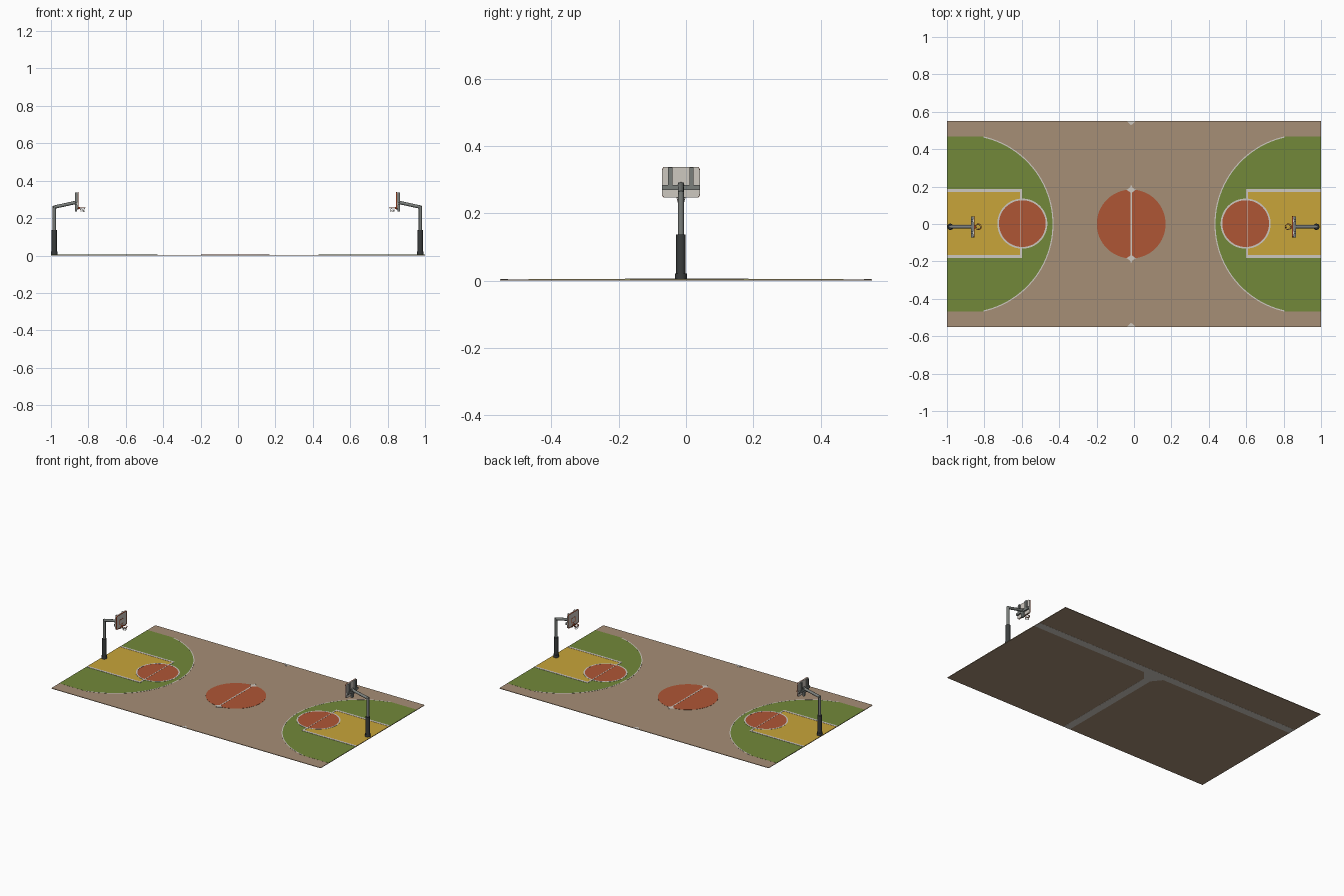
import bpy, bmesh, math
from mathutils import Vector, Matrix

if "Cube" in bpy.data.objects:
    bpy.data.objects.remove(bpy.data.objects["Cube"])

def material(name, r, g, b):
    m = bpy.data.materials.new(name)
    lin = [(c / 255 / 12.92) if c < 10 else ((c / 255 + 0.055) / 1.055) ** 2.4 for c in (r, g, b)]
    m.diffuse_color = (*lin, 1)
    m.use_nodes = True
    m.node_tree.nodes["Principled BSDF"].inputs["Base Color"].default_value = m.diffuse_color
    return m

TAN = material("court_tan", 166, 142, 118)
GREEN = material("arc_green", 114, 137, 58)
YELLOW = material("key_yellow", 200, 165, 58)
RED = material("circle_red", 175, 86, 53)
WHITE = material("line_white", 206, 200, 192)
STEEL = material("steel_grey", 122, 126, 123)
DARK = material("dark_padding", 58, 61, 61)
ORANGE = material("rim_orange", 198, 84, 44)

def finish(bm, name, mat, place=None, smooth=False):
    bmesh.ops.recalc_face_normals(bm, faces=bm.faces)
    me = bpy.data.meshes.new(name)
    bm.to_mesh(me)
    bm.free()
    me.materials.append(mat)
    ob = bpy.data.objects.new(name, me)
    bpy.context.collection.objects.link(ob)
    if place:
        ob.matrix_world = place
    if smooth:
        bpy.context.view_layer.objects.active = ob
        bpy.ops.object.select_all(action='DESELECT')
        ob.select_set(True)
        bpy.ops.object.shade_smooth_by_angle(angle=math.radians(40))
    return ob

def add_prism(bm, pts, a, b, axis='z'):
    """Extrude a 2D outline from a to b along z, or along x (outline then in y, z)."""
    f = (lambda p, h: (p[0], p[1], h)) if axis == 'z' else (lambda p, h: (h, p[0], p[1]))
    lo = [bm.verts.new(f(p, a)) for p in pts]
    hi = [bm.verts.new(f(p, b)) for p in pts]
    bm.faces.new(lo)
    bm.faces.new(hi)
    n = len(pts)
    for i in range(n):
        bm.faces.new((lo[i], lo[(i + 1) % n], hi[(i + 1) % n], hi[i]))

def add_band(bm, outer, inner, a, b, axis='z', closed=True):
    """Strip between two matching outlines."""
    n = len(outer)
    for i in range(n if closed else n - 1):
        j = (i + 1) % n
        add_prism(bm, [outer[i], outer[j], inner[j], inner[i]], a, b, axis)

def prisms(name, outlines, a, b, mat, axis='z', place=None):
    bm = bmesh.new()
    for pts in outlines:
        add_prism(bm, pts, a, b, axis)
    return finish(bm, name, mat, place)

def band(name, outer, inner, a, b, mat, axis='z', closed=True, place=None):
    bm = bmesh.new()
    add_band(bm, outer, inner, a, b, axis, closed)
    return finish(bm, name, mat, place)

def rect(x0, x1, y0, y1):
    return [(x0, y0), (x1, y0), (x1, y1), (x0, y1)]

def arc(cx, cy, r, a0, a1, n):
    return [(cx + r * math.cos(a0 + (a1 - a0) * i / n), cy + r * math.sin(a0 + (a1 - a0) * i / n))
            for i in range(n + 1)]

def circle(cx, cy, r, n=48):
    return arc(cx, cy, r, 0, 2 * math.pi, n)[:-1]

def rounded(x0, x1, y0, y1, r):
    q = math.pi / 2
    return (arc(x1 - r, y1 - r, r, 0, q, 5) + arc(x0 + r, y1 - r, r, q, 2 * q, 5)
            + arc(x0 + r, y0 + r, r, 2 * q, 3 * q, 5) + arc(x1 - r, y0 + r, r, 3 * q, 4 * q, 5))

def add_tube(bm, p, q, r, n=8):
    p, q = Vector(p), Vector(q)
    m = Matrix.Translation((p + q) / 2) @ (q - p).to_track_quat('Z', 'Y').to_matrix().to_4x4()
    bmesh.ops.create_cone(bm, cap_ends=True, segments=n, radius1=r, radius2=r,
                          depth=(q - p).length, matrix=m)

# Court slab
prisms("court_floor", [rect(-1, 1, -0.552, 0.552)], 0.0005, 0.004, TAN)

# Pale strips on the underside, joined as a T
prisms("underside_strips", [rect(-1, 1, 0.262, 0.312), rect(0.04, 0.09, -0.552, 0.262),
                            [(-0.01, 0.262), (0.04, 0.2), (0.09, 0.2), (0.14, 0.262)]], 0, 0.0008, WHITE)

# Court markings, both ends
def flip(pts, s):
    return [(s * x, y) for x, y in pts]

t = math.asin(0.468 / 0.48)
for s, side in ((1, "left"), (-1, "right")):
    outer = arc(-0.91, 0, 0.48, -t, t, 48)
    inner = arc(-0.91, 0, 0.474, -t, t, 48)
    prisms(side + "_arc_area", [flip([(-1, -0.468)] + outer + [(-1, 0.468)], s)], 0.004, 0.0045, GREEN)
    band(side + "_arc_line", flip(outer, s), flip(inner, s), 0.0044, 0.0049, WHITE, closed=False)
    prisms(side + "_key", [flip(rect(-1, -0.605, -0.175, 0.18), s)], 0.0044, 0.0049, YELLOW)
    prisms(side + "_free_throw_circle", [flip(circle(-0.597, 0.002, 0.131), s)], 0.0044, 0.0053, RED)
    band(side + "_circle_line", flip(circle(-0.597, 0.002, 0.134), s),
         flip(circle(-0.597, 0.002, 0.125), s), 0.0045, 0.0057, WHITE)
    prisms(side + "_key_lines", [flip(r, s) for r in (
        rect(-1, -0.6, 0.172, 0.186), rect(-1, -0.6, -0.181, -0.167),
        rect(-0.61, -0.6, 0.13, 0.172), rect(-0.61, -0.6, -0.167, -0.13),
        rect(-0.608, -0.603, -0.13, 0.13))], 0.0045, 0.006, WHITE)

# Centre circle, line and tick marks
C = -0.015
prisms("centre_circle", [circle(C, 0, 0.184, 64)], 0.004, 0.005, RED)
ticks = [rect(C - 0.004, C + 0.004, -0.205, 0.205)]
for s in (1, -1):
    ticks.append([(C - 0.025, s * 0.551), (C + 0.025, s * 0.551), (C, s * 0.528)])
    ticks.append([(C - 0.025, s * 0.183), (C, s * 0.2), (C + 0.025, s * 0.183), (C, s * 0.165)])
prisms("centre_line", ticks, 0.0042, 0.0056, WHITE)

# Hoops: built with +x pointing from the pole into the court, then placed at each end
def hoop(side, place):
    bm = bmesh.new()
    add_tube(bm, (0, 0, 0.004), (0, 0, 0.022), 0.0175, 12)
    add_tube(bm, (0, 0, 0.022), (0, 0, 0.137), 0.014, 12)
    finish(bm, side + "_padded_base", DARK, place, True)

    bm = bmesh.new()
    add_tube(bm, (0, 0, 0.13), (0, 0, 0.265), 0.009, 12)
    add_tube(bm, (-0.004, 0, 0.258), (0.115, 0, 0.284), 0.009, 12)
    finish(bm, side + "_pole_and_arm", STEEL, place, True)

    # Frame behind the board
    prisms(side + "_board_frame", [rect(-0.056, 0.056, 0.27, 0.284),
           rect(-0.038, -0.025, 0.284, 0.336), rect(0.025, 0.038, 0.284, 0.336),
           rect(-0.009, 0.009, 0.235, 0.292)], 0.11, 0.121, STEEL, 'x', place)

    # Backboard with its painted border and target square
    prisms(side + "_backboard", [rounded(-0.056, 0.056, 0.247, 0.338, 0.01)], 0.12, 0.128, WHITE, 'x', place)
    band(side + "_board_border", rounded(-0.0565, 0.0565, 0.2465, 0.3385, 0.01),
         rounded(-0.053, 0.053, 0.25, 0.335, 0.007), 0.126, 0.1295, ORANGE, 'x', place=place)
    band(side + "_target_square", rect(-0.021, 0.021, 0.268, 0.302),
         rect(-0.018, 0.018, 0.271, 0.299), 0.127, 0.129, ORANGE, 'x', place=place)

    # Rim and its bracket
    bm = bmesh.new()
    ring = circle(0.15, 0, 0.016, 20)
    for i in range(20):
        add_tube(bm, (*ring[i], 0.256), (*ring[(i + 1) % 20], 0.256), 0.0018, 6)
    add_prism(bm, rect(0.128, 0.136, -0.008, 0.008), 0.25, 0.259)
    finish(bm, side + "_rim", ORANGE, place)

    # Net of crossing strands
    bm = bmesh.new()
    levels = [circle(0.15, 0, r, 20) for r in (0.0155, 0.012, 0.0095)]
    heights = (0.255, 0.244, 0.233)
    for k in range(2):
        for i in range(0, 20, 2):
            for d in (-1, 1):
                add_tube(bm, (*levels[k][(i + k) % 20], heights[k]),
                         (*levels[k + 1][(i + k + d) % 20], heights[k + 1]), 0.0007, 4)
    finish(bm, side + "_net", WHITE, place)

hoop("left", Matrix.Translation((-0.982, -0.015, 0)))
hoop("right", Matrix.Translation((0.975, -0.015, 0)) @ Matrix.Rotation(math.pi, 4, 'Z'))
